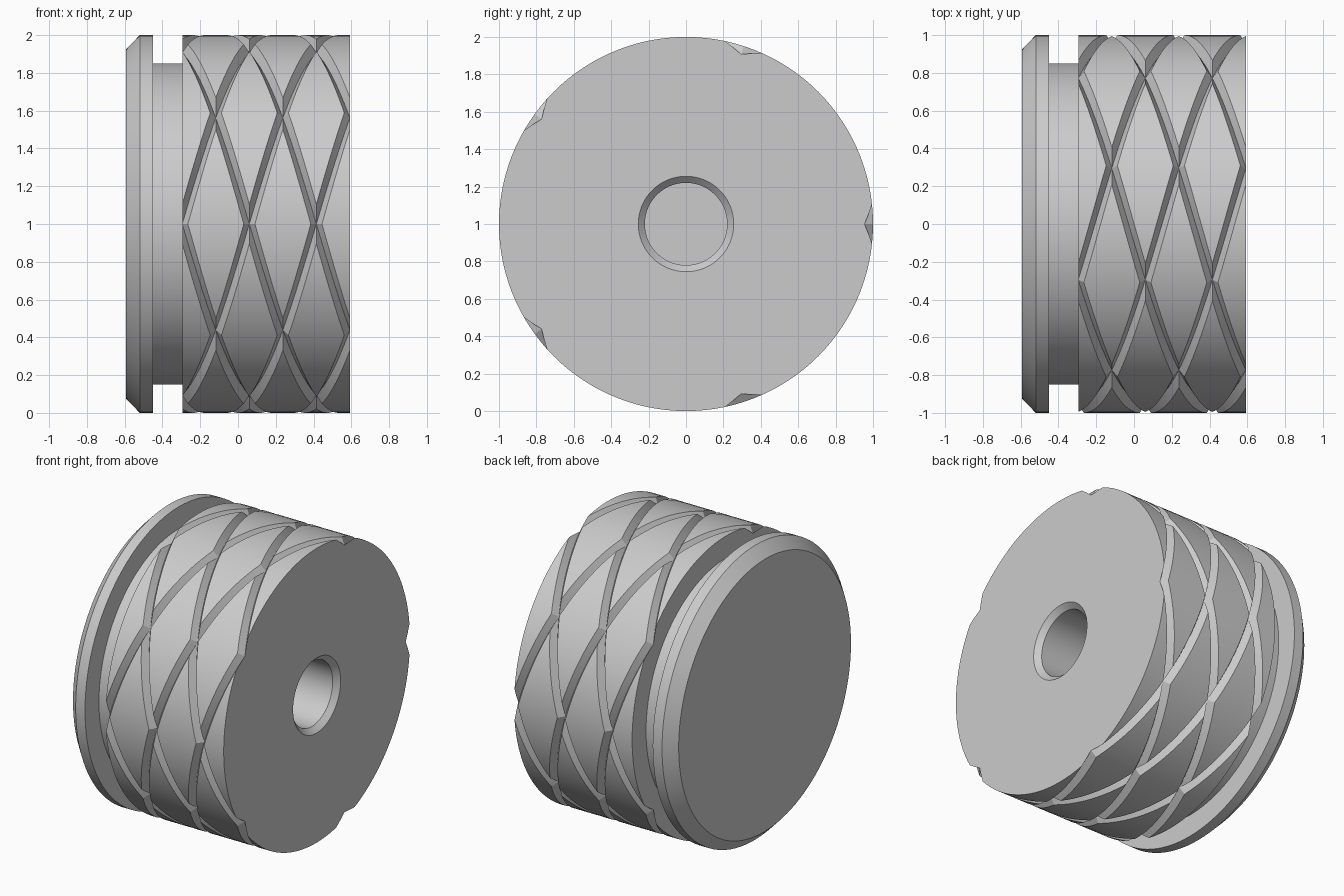
import bpy, bmesh, math

cube = bpy.data.objects.get("Cube")
if cube:
    bpy.data.objects.remove(cube, do_unlink=True)

END = 0.5925         # half length along the x axis
SHOULDER = -0.295    # where the patterned drum meets the neck
SEGMENTS = 120
ROWS = 60            # rows along the drum; five crossings fit its length
CELL = 24            # grid steps between neighbouring grooves
GROOVE_DEPTH = 0.046

steel = bpy.data.materials.new("plain_grey")
steel.use_nodes = True
grey = (0.6, 0.6, 0.6, 1)
steel.diffuse_color = grey
steel.node_tree.nodes["Principled BSDF"].inputs["Base Color"].default_value = grey


def groove(step):
    """V cut profile: full depth on each helix, none two steps away."""
    gap = abs((step + CELL / 2) % CELL - CELL / 2)
    return GROOVE_DEPTH * max(0, 1 - gap / 2)


def turned_part(name, rows):
    """Join rings of (x, radius function) around the x axis and cap both ends."""
    bm = bmesh.new()
    rings = []
    for x, radius in rows:
        ring = []
        for t in range(SEGMENTS):
            a = math.tau * t / SEGMENTS
            r = radius(t)
            ring.append(bm.verts.new((x, r * math.cos(a), 1 + r * math.sin(a))))
        rings.append(ring)
    for s in range(len(rings) - 1):
        for t in range(SEGMENTS):
            n = (t + 1) % SEGMENTS
            a, b = rings[s][t], rings[s][n]
            c, d = rings[s + 1][n], rings[s + 1][t]
            # alternate the diagonal so that edges follow both helix directions
            if (s + t) % 2 == 0:
                bm.faces.new((a, b, c))
                bm.faces.new((a, c, d))
            else:
                bm.faces.new((a, b, d))
                bm.faces.new((b, c, d))
    bm.faces.new(rings[0])
    bm.faces.new(rings[-1])
    bmesh.ops.recalc_face_normals(bm, faces=bm.faces)
    mesh = bpy.data.meshes.new(name)
    bm.to_mesh(mesh)
    bm.free()
    mesh.materials.append(steel)
    obj = bpy.data.objects.new(name, mesh)
    bpy.context.collection.objects.link(obj)
    bpy.ops.object.select_all(action='DESELECT')
    obj.select_set(True)
    bpy.context.view_layer.objects.active = obj
    bpy.ops.object.shade_smooth_by_angle(angle=math.radians(18))
    return obj


def plain(x, r):
    return x, lambda t: r


def patterned(s):
    x = END - (END - SHOULDER) * s / ROWS
    return x, lambda t: 1 - max(groove(s + t), groove(s - t))


# Drum with crossed helical grooves and a blind, chamfered centre hole
hole = [plain(END - 0.7, 0.22), plain(END - 0.035, 0.22), plain(END, 0.255)]
# an odd start would flip the diagonals, so the hole gets one more ring
hole.insert(1, plain(END - 0.3, 0.22))
drum = [patterned(s) for s in range(ROWS + 1)]
turned_part("grooved_drum", hole + drum + [plain(SHOULDER, 0.8)])

# Neck and chamfered end flange
turned_part("neck_and_flange", [
    plain(SHOULDER + 0.05, 0.85), plain(-0.45, 0.85),
    plain(-0.45, 1), plain(-0.52, 1), plain(-END, 0.925)])
